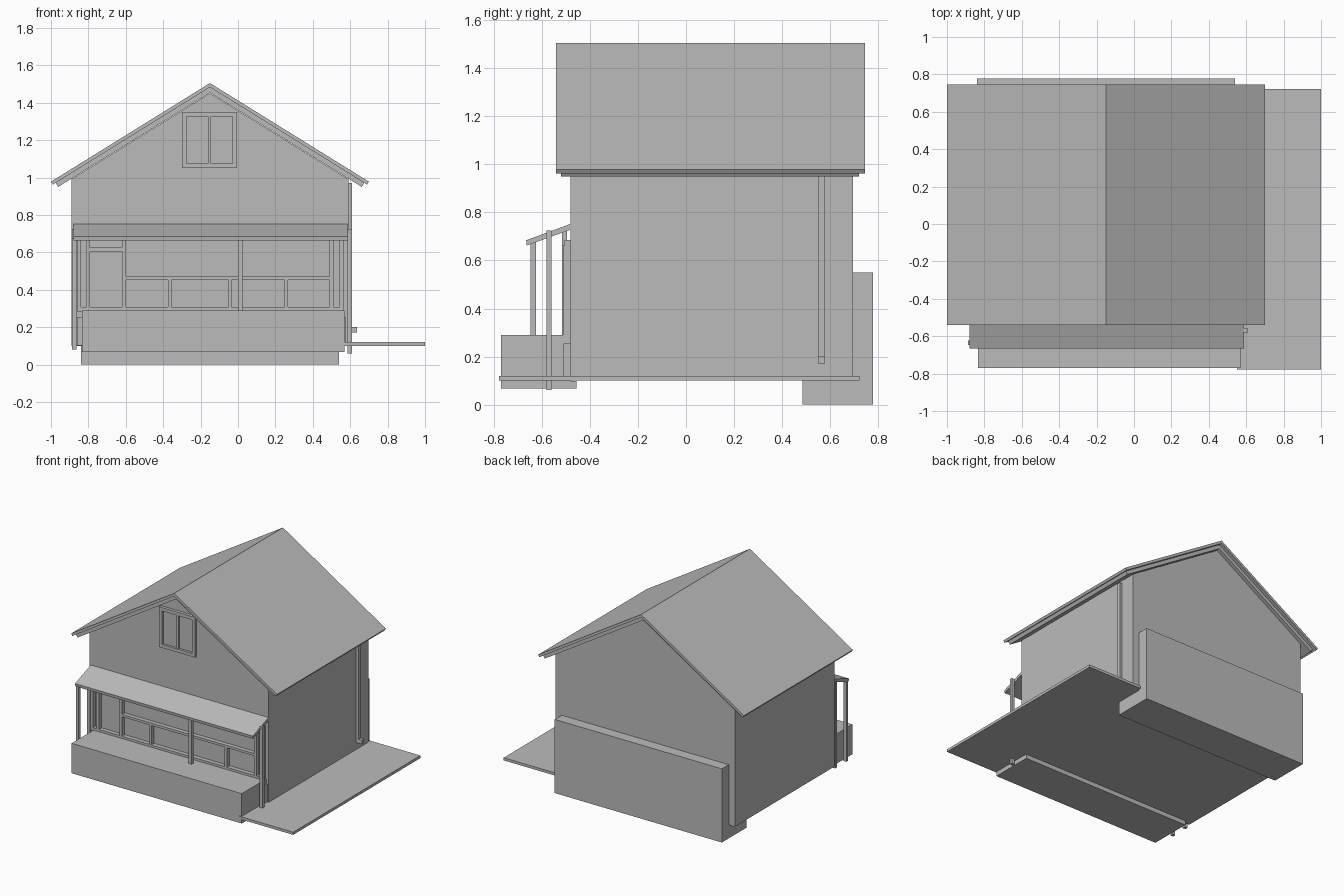
import bpy, bmesh
from mathutils import Vector

cube = bpy.data.objects.get("Cube")
if cube:
    bpy.data.objects.remove(cube, do_unlink=True)

GREY = (0.5, 0.5, 0.5, 1)
mat = bpy.data.materials.new("plain grey")
mat.use_nodes = True
mat.diffuse_color = GREY
mat.node_tree.nodes["Principled BSDF"].inputs["Base Color"].default_value = GREY


def finish(name, bm):
    bmesh.ops.recalc_face_normals(bm, faces=bm.faces[:])
    me = bpy.data.meshes.new(name)
    bm.to_mesh(me)
    bm.free()
    me.materials.append(mat)
    ob = bpy.data.objects.new(name, me)
    bpy.context.collection.objects.link(ob)
    return ob


def box(name, x, y, z):
    """Box from (low, high) pairs on each axis."""
    bm = bmesh.new()
    bmesh.ops.create_cube(bm, size=1)
    for v in bm.verts:
        v.co = Vector([(lo + hi) / 2 + c * (hi - lo)
                       for c, (lo, hi) in zip(v.co, (x, y, z))])
    return finish(name, bm)


def prism(name, profile, axis, lo, hi):
    """Extrude a 2D profile along x (profile in yz) or y (profile in xz)."""
    bm = bmesh.new()
    place = (lambda a, b: (lo, a, b)) if axis == "x" else (lambda a, b: (a, lo, b))
    face = bm.faces.new([bm.verts.new(place(a, b)) for a, b in profile])
    new = bmesh.ops.extrude_face_region(bm, geom=[face])["geom"]
    step = Vector((hi - lo, 0, 0)) if axis == "x" else Vector((0, hi - lo, 0))
    bmesh.ops.translate(bm, vec=step, verts=[g for g in new if isinstance(g, bmesh.types.BMVert)])
    return finish(name, bm)


# House body with gables
MID, SLOPE, WALL = -0.15, 0.62, -0.48
half, top = 0.74, 1.45
eave = top - half * SLOPE
prism("house_body", [(MID - half, 0.1), (MID + half, 0.1), (MID + half, eave),
                     (MID, top), (MID - half, eave)], "y", WALL, 0.695)


# Roof layers, with ends cut square to the slope
def roof(name, reach, ridge, thick, y):
    drop = reach * SLOPE
    cut = thick * SLOPE / (1 + SLOPE ** 2)
    low = ridge - thick - (reach - cut) * SLOPE
    prism(name, [(MID - reach, ridge - drop), (MID, ridge), (MID + reach, ridge - drop),
                 (MID + reach - cut, low), (MID, ridge - thick),
                 (MID - reach + cut, low)], "y", *y)


roof("roof_covering", 0.85, 1.505, 0.022, (-0.54, 0.745))
roof("roof_boards", 0.825, 1.483, 0.03, (-0.52, 0.72))

# Base masses: rear block, front deck, side patio, plinth
box("rear_block", (-0.84, 0.54), (0.485, 0.777), (0, 0.55))
box("front_deck", (-0.835, 0.57), (-0.77, WALL), (0.067, 0.29))
box("deck_footing", (-0.835, 0.57), (-0.77, -0.455), (0.067, 0.099))
box("side_patio", (0.55, 1.0), (-0.777, 0.722), (0.1, 0.12))
box("front_plinth", (-0.86, 0.578), (-0.51, WALL), (0.102, 0.255))

# Porch canopy and its posts
prism("porch_canopy", [(WALL, 0.752), (-0.665, 0.684), (-0.662, 0.662), (WALL, 0.728)],
      "x", -0.88, 0.588)
for name, x, y, bottom, height in (
        ("right_porch_post", 0.598, -0.57, 0.06, 0.725),
        ("middle_porch_post", 0.012, -0.57, 0.29, 0.7),
        ("left_front_post", -0.875, -0.635, 0.08, 0.675),
        ("left_rear_post", -0.875, -0.505, 0.08, 0.725)):
    box(name, (x - 0.012, x + 0.012), (y - 0.011, y + 0.011), (bottom, height))

# Glazed front: sill, head, posts, rails and short bars
FRAME = (-0.512, WALL)
box("window_sill", (-0.86, 0.565), FRAME, (0.285, 0.307))
box("window_head", (-0.86, 0.565), (-0.505, WALL), (0.662, 0.685))
for i, x in enumerate((-0.85, -0.8, -0.61, 0.5, 0.553)):
    box(f"window_post_{i}", (x - 0.01, x + 0.01), FRAME, (0.307, 0.662))
for i, x in enumerate((-0.365, -0.043, 0.257)):
    box(f"window_bar_{i}", (x - 0.009, x + 0.009), FRAME, (0.307, 0.452))
box("window_rail", (-0.6, 0.49), FRAME, (0.452, 0.47))
box("door_rail", (-0.79, -0.62), FRAME, (0.605, 0.625))

# Attic window: frame strips, centre bar and two sashes
PROUD = (-0.502, WALL)
for side, x in (("left", -0.0175), ("right", -0.2875)):
    box(f"attic_{side}_jamb", (x - 0.0125, x + 0.0125), PROUD, (1.05, 1.35))
for part, z in (("sill", 1.0625), ("head", 1.3375)):
    box(f"attic_{part}", (-0.275, -0.03), PROUD, (z - 0.0125, z + 0.0125))
box("attic_centre_bar", (-0.16, -0.145), (-0.495, WALL), (1.075, 1.325))
for side, x in (("left", -0.0875), ("right", -0.2175)):
    box(f"attic_{side}_pane", (x - 0.0575, x + 0.0575), (-0.485, WALL), (1.075, 1.325))

# Downpipe on the left wall
box("downpipe", (0.588, 0.61), (0.55, 0.578), (0.175, 0.97))
box("downpipe_spout", (0.59, 0.637), (0.55, 0.578), (0.172, 0.202))
